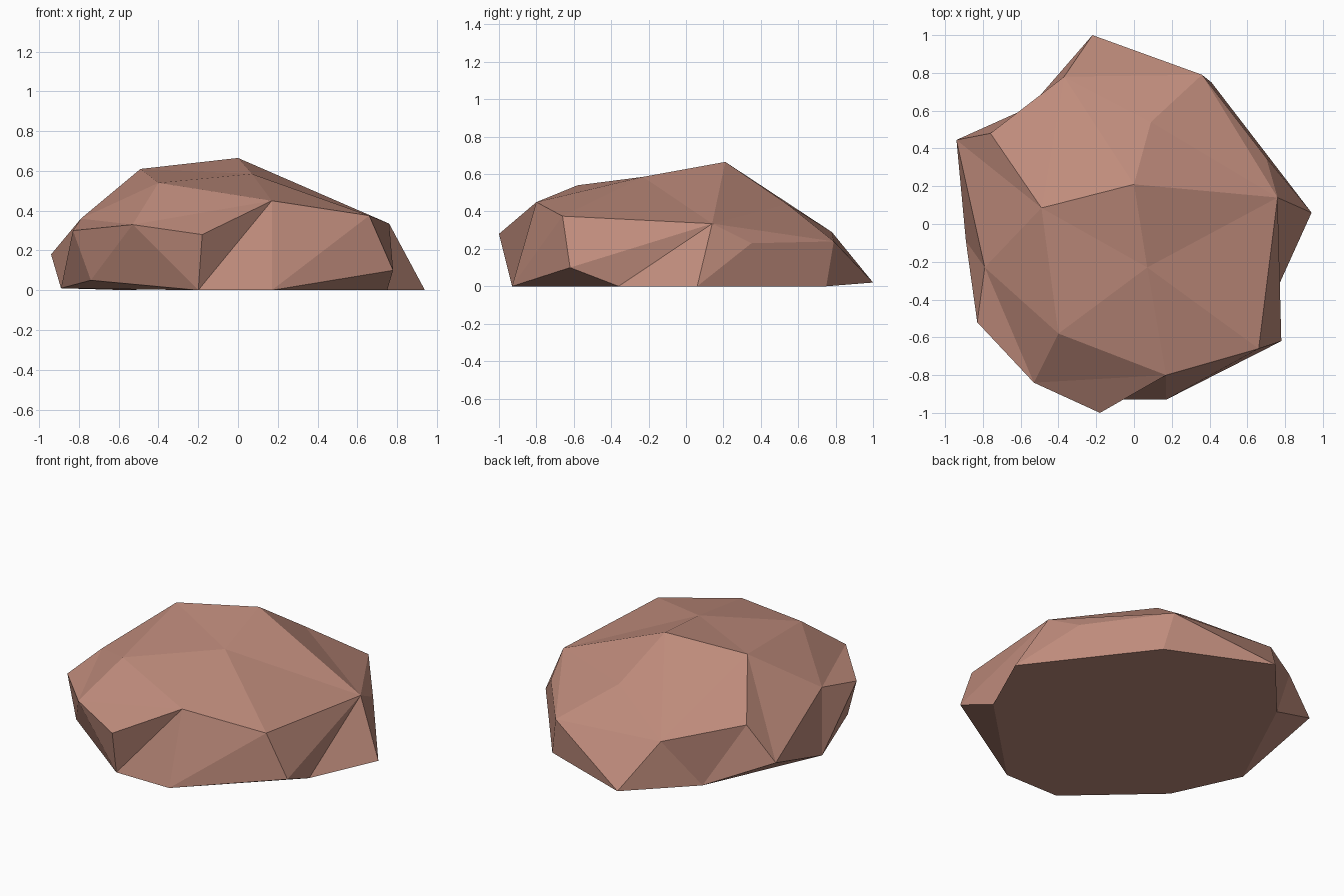
import bpy
import bmesh

cube = bpy.data.objects.get("Cube")
if cube:
    bpy.data.objects.remove(cube, do_unlink=True)

# Stone colour
stone = bpy.data.materials.new("reddish_brown_stone")
stone.use_nodes = True
colour = (0.52, 0.26, 0.2, 1)
stone.diffuse_color = colour
stone.node_tree.nodes["Principled BSDF"].inputs["Base Color"].default_value = colour

bm = bmesh.new()


def ring(*points):
    return [bm.verts.new(p) for p in points]


def zip_rings(lower, upper, steps):
    """Join two closed rings with triangles; each step advances one ring."""
    i = j = 0
    for step in steps:
        low, up = lower[i % len(lower)], upper[j % len(upper)]
        if step == "l":
            i += 1
            bm.faces.new((low, lower[i % len(lower)], up))
        else:
            j += 1
            bm.faces.new((low, upper[j % len(upper)], up))


# Flat foot of the rock, counterclockwise from the front
foot = ring((-0.2, -0.93, 0), (0.17, -0.93, 0), (0.75, -0.36, 0),
            (0.94, 0.06, 0), (0.41, 0.75, 0), (-0.22, 1, 0.02),
            (-0.55, 0.62, 0), (-0.89, -0.09, 0.01), (-0.74, -0.56, 0.05))

# Jagged shoulder around the sides
shoulder = ring((-0.18, -1, 0.28), (0.17, -0.8, 0.45), (0.66, -0.66, 0.375),
                (0.78, -0.62, 0.1), (0.76, 0.14, 0.335), (0.7, 0.35, 0.23),
                (0.36, 0.79, 0.24), (-0.37, 0.78, 0.29), (-0.76, 0.48, 0.385),
                (-0.94, 0.445, 0.18), (-0.79, -0.23, 0.36),
                (-0.83, -0.52, 0.3), (-0.53, -0.84, 0.33))

# Crown points
front_top, peak, back_top, side_top, corner_top = ring(
    (0.07, -0.23, 0.585), (0, 0.21, 0.665), (0.09, 0.54, 0.44),
    (-0.49, 0.085, 0.61), (-0.4, -0.58, 0.54))

# Side facets
zip_rings(foot, shoulder, "uluululululul" "uuluululu")

# Ears: shoulder corners that are cut off below the upper slopes
(chin, brow, front_left, low_left, left, low_back, back_left, back, back_right,
 low_right, right, low_front, front_right) = shoulder
for ear in ((front_left, low_left, left), (left, low_back, back_left),
            (right, low_front, front_right), (front_right, chin, brow)):
    bm.faces.new(ear)

# Upper slopes and cap
rim = [brow, front_left, left, back_left, back, back_right, low_right, right, front_right]
crown = [front_top, peak, back_top, peak, side_top, corner_top]
zip_rings(rim, crown, "lluulluulllullu")
bm.faces.new((front_top, peak, side_top))
bm.faces.new((front_top, side_top, corner_top))

# Underside
bm.faces.new(foot[::-1])
bmesh.ops.recalc_face_normals(bm, faces=bm.faces)

mesh = bpy.data.meshes.new("rock")
bm.to_mesh(mesh)
bm.free()
mesh.materials.append(stone)
rock = bpy.data.objects.new("rock", mesh)
bpy.context.collection.objects.link(rock)
